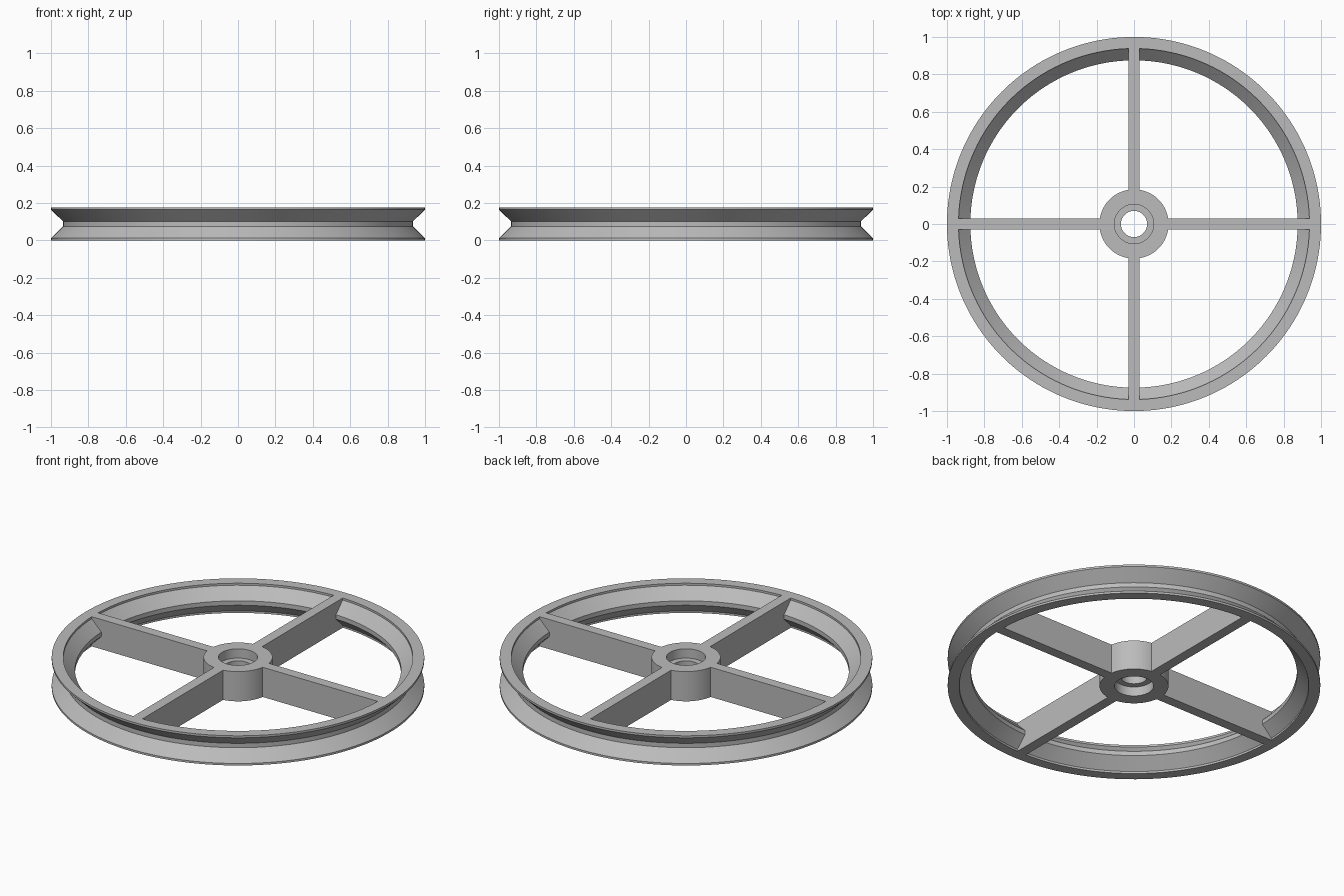
import bpy, bmesh, math
from mathutils import Matrix

cube = bpy.data.objects.get("Cube")
if cube:
    bpy.data.objects.remove(cube, do_unlink=True)

HEIGHT = 0.176
LIP = 0.012
NECK_LOW, NECK_HIGH = 0.075, HEIGHT - 0.075
HUB_R = 0.185
SPOKE_W = 0.06

grey = bpy.data.materials.new("light grey")
grey.use_nodes = True
colour = (0.5, 0.5, 0.5, 1)
grey.diffuse_color = colour
grey.node_tree.nodes["Principled BSDF"].inputs["Base Color"].default_value = colour


def finish(bm, name):
    bmesh.ops.recalc_face_normals(bm, faces=bm.faces)
    mesh = bpy.data.meshes.new(name)
    bm.to_mesh(mesh)
    bm.free()
    mesh.materials.append(grey)
    obj = bpy.data.objects.new(name, mesh)
    bpy.context.collection.objects.link(obj)
    bpy.ops.object.select_all(action='DESELECT')
    obj.select_set(True)
    bpy.context.view_layer.objects.active = obj
    bpy.ops.object.shade_smooth_by_angle(angle=math.radians(30))
    return obj


def lathe(name, profile, steps):
    """Revolve a closed (radius, z) profile around the z axis."""
    bm = bmesh.new()
    verts = [bm.verts.new((r, 0, z)) for r, z in profile]
    edges = [bm.edges.new((verts[i - 1], v)) for i, v in enumerate(verts)]
    bmesh.ops.spin(bm, geom=verts + edges, cent=(0, 0, 0), axis=(0, 0, 1),
                   angle=math.tau, steps=steps, use_merge=True)
    bmesh.ops.remove_doubles(bm, verts=bm.verts, dist=1e-5)
    return finish(bm, name)


def v_wall(outer, neck):
    """One side of the rim, bottom to top: lip, slope, neck, slope, lip."""
    return [(outer, 0), (outer, LIP), (neck, NECK_LOW),
            (neck, NECK_HIGH), (outer, HEIGHT - LIP), (outer, HEIGHT)]


# Rim: grooved outside, matching ridge inside
inner_wall = v_wall(0.938, 0.875)
lathe("rim", v_wall(1.0, 0.935) + inner_wall[::-1], 160)

# Hub: bore with a counterbore at both ends
BORE, RECESS, DEPTH = 0.07, 0.105, 0.055
lathe("hub", [(HUB_R, 0), (HUB_R, HEIGHT), (RECESS, HEIGHT),
              (RECESS, HEIGHT - DEPTH), (BORE, HEIGHT - DEPTH),
              (BORE, DEPTH), (RECESS, DEPTH), (RECESS, 0)], 96)

# Spokes: outer ends follow the inside of the rim
root = math.sqrt(HUB_R ** 2 - (SPOKE_W / 2) ** 2) - 0.001
side = [(root, 0)] + inner_wall + [(root, HEIGHT)]
for i, label in enumerate(("left", "back", "right", "front")):
    bm = bmesh.new()
    face = bm.faces.new([bm.verts.new((x, -SPOKE_W / 2, z)) for x, z in side])
    out = bmesh.ops.extrude_face_region(bm, geom=[face])["geom"]
    bmesh.ops.translate(bm, vec=(0, SPOKE_W, 0),
                        verts=[g for g in out if isinstance(g, bmesh.types.BMVert)])
    bmesh.ops.rotate(bm, verts=bm.verts, cent=(0, 0, 0),
                     matrix=Matrix.Rotation(i * math.pi / 2, 3, 'Z'))
    finish(bm, label + "_spoke")
